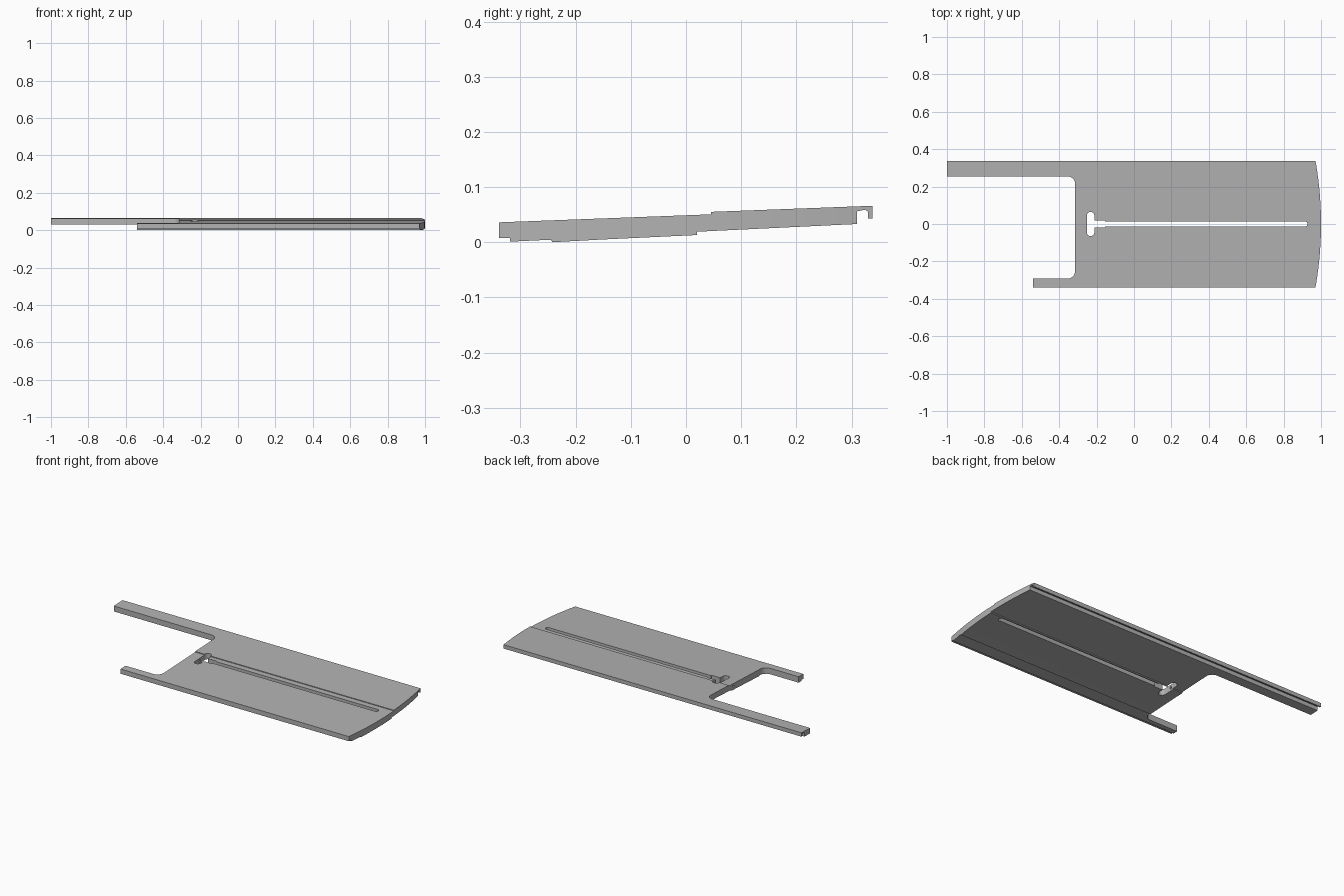
import bpy, bmesh, math
from mathutils import Vector

cube = bpy.data.objects.get("Cube")
if cube:
    bpy.data.objects.remove(cube, do_unlink=True)

grey = bpy.data.materials.new("plain grey")
grey.use_nodes = True
colour = (0.45, 0.45, 0.45, 1)
grey.diffuse_color = colour
grey.node_tree.nodes["Principled BSDF"].inputs["Base Color"].default_value = colour


def prism(name, points, direction):
    """Extrude a closed outline along a direction."""
    bm = bmesh.new()
    face = bm.faces.new([bm.verts.new(p) for p in points])
    ext = bmesh.ops.extrude_face_region(bm, geom=[face])
    verts = [v for v in ext["geom"] if isinstance(v, bmesh.types.BMVert)]
    bmesh.ops.translate(bm, verts=verts, vec=Vector(direction))
    bmesh.ops.recalc_face_normals(bm, faces=bm.faces)
    mesh = bpy.data.meshes.new(name)
    bm.to_mesh(mesh)
    bm.free()
    obj = bpy.data.objects.new(name, mesh)
    bpy.context.collection.objects.link(obj)
    mesh.materials.append(grey)
    return obj


def plan(name, points):
    return prism(name, [(x, y, -0.1) for x, y in points], (0, 0, 0.3))


def arc(cx, cy, r, start, end, steps):
    angles = [math.radians(start + (end - start) * i / steps) for i in range(steps + 1)]
    return [(cx + r * math.cos(a), cy + r * math.sin(a)) for a in angles]


def combine(target, helper, operation):
    """Apply a boolean and discard its helper."""
    mod = target.modifiers.new("cut", "BOOLEAN")
    mod.operation, mod.object, mod.solver = operation, helper, "EXACT"
    bpy.context.view_layer.objects.active = target
    bpy.ops.object.modifier_apply(modifier=mod.name)
    bpy.data.objects.remove(helper, do_unlink=True)


# Sloping cross-section with the lap step and the edge grooves
section = [(-0.339, 0.008), (-0.319, 0.008), (-0.319, 0.001), (-0.245, 0.0045),
           (-0.242, 0.0), (-0.15, 0.005), (0.02, 0.013), (0.02, 0.019),
           (0.31, 0.033), (0.31, 0.056), (0.325, 0.059), (0.33, 0.055),
           (0.33, 0.043), (0.338, 0.043), (0.338, 0.066),
           (0.045, 0.055), (0.045, 0.0505), (-0.339, 0.036)]
panel = prism("panel", [(-1.2, y, z) for y, z in section], (2.4, 0, 0))

# Plan outline: bowed end, two arms and a filleted recess
bow_r = (0.34 ** 2 + 0.03 ** 2) / (2 * 0.03)
sweep = math.degrees(math.asin(0.34 / bow_r))
outline = arc(1 - bow_r, 0, bow_r, -sweep, sweep, 24)
outline += [(0.97, 0.4), (-1, 0.4), (-1, 0.255)]
outline += arc(-0.355, 0.215, 0.04, 90, 0, 8)
outline += arc(-0.355, -0.252, 0.04, 0, -90, 8)
outline += [(-0.54, -0.292), (-0.54, -0.4), (0.97, -0.4)]
combine(panel, plan("outline", outline), "INTERSECT")

# Keyhole slot: stepped long slot and rounded cross head
slot = [(-0.24, -0.019), (-0.155, -0.019), (-0.155, -0.013)]
slot += arc(0.915, 0, 0.013, -90, 90, 8)
slot += [(-0.155, 0.013), (-0.155, 0.019), (-0.24, 0.019)]
combine(panel, plan("slot_cutter", slot), "DIFFERENCE")
head = arc(-0.232, 0.045, 0.02, 0, 180, 10) + arc(-0.232, -0.045, 0.02, 180, 360, 10)
combine(panel, plan("head_cutter", head), "DIFFERENCE")

# Small bore from the recess into the cross head
bore = [(-0.4, y, z) for y, z in arc(0, 0.031, 0.007, 0, 337.5, 15)]
combine(panel, prism("bore_cutter", bore, (0.165, 0, 0)), "DIFFERENCE")

panel.select_set(True)
bpy.context.view_layer.objects.active = panel
bpy.ops.object.shade_smooth_by_angle(angle=math.radians(20))
